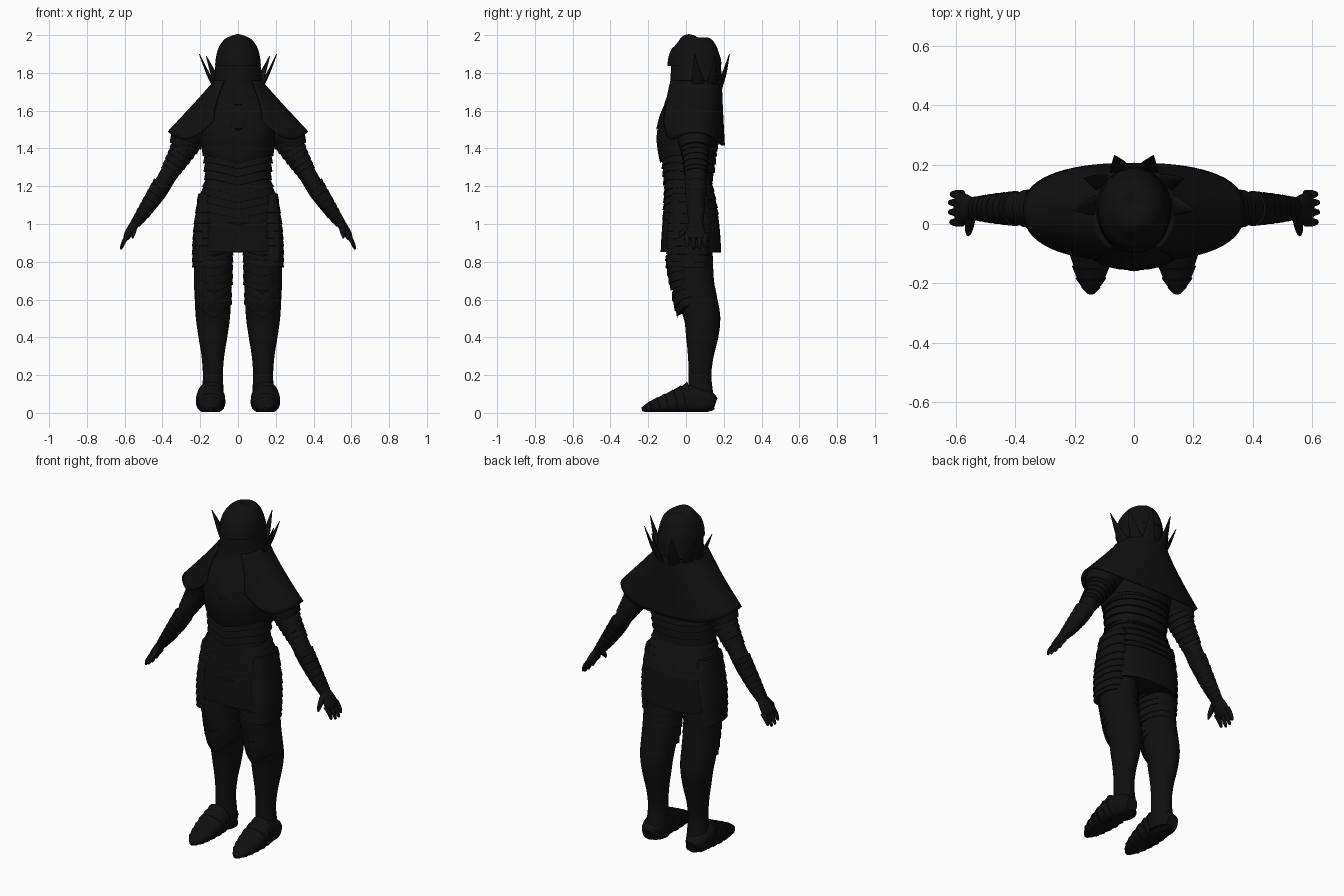
import bpy, bmesh, math
from mathutils import Vector

if "Cube" in bpy.data.objects:
    bpy.data.objects.remove(bpy.data.objects["Cube"], do_unlink=True)

black = bpy.data.materials.new("black_steel")
black.use_nodes = True
black.diffuse_color = (.005, .005, .005, 1)
black.node_tree.nodes["Principled BSDF"].inputs["Base Color"].default_value = black.diffuse_color

X, Y = Vector((1, 0, 0)), Vector((0, 1, 0))


def finish(name, bm, mirror=False, thickness=0):
    """Turn a bmesh into a shaded object, optionally mirrored or thickened."""
    bmesh.ops.recalc_face_normals(bm, faces=bm.faces)
    mesh = bpy.data.meshes.new(name)
    bm.to_mesh(mesh)
    bm.free()
    mesh.materials.append(black)
    ob = bpy.data.objects.new(name, mesh)
    bpy.context.collection.objects.link(ob)
    bpy.ops.object.select_all(action="DESELECT")
    ob.select_set(True)
    bpy.context.view_layer.objects.active = ob
    bpy.ops.object.shade_smooth_by_angle(angle=math.radians(35))
    if thickness:
        mod = ob.modifiers.new("thickness", "SOLIDIFY")
        mod.thickness = thickness
    if mirror:
        ob.modifiers.new("mirror", "MIRROR")
    return ob


def spline(points, s):
    """Catmull-Rom sample of equal-length tuples at s in 0..1."""
    last = len(points) - 1
    i = min(int(s * last), last - 1)
    t = s * last - i
    a, b, c, d = (points[max(0, min(last, i + k))] for k in (-1, 0, 1, 2))
    return [q + t / 2 * (r - p + t * (2 * p - 5 * q + 4 * r - w + t * (3 * (q - r) + w - p)))
            for p, q, r, w in zip(a, b, c, d)]


def loft(name, sections, side=Y, mirror=False, lames=0, flare=.05, steps=24,
         chevron=0, power=2, sides=32, floor=False):
    """Skin elliptical sections (x, y, z, radius along side, other radius).
    With lames, the skin steps out at each overlapping plate."""
    if lames:
        rings = []
        for i in range(lames):
            rings += [(i / lames, 1), ((i + .97) / lames, 1 + flare)]
    else:
        rings = [(i / steps, 1) for i in range(steps + 1)]
    bm = bmesh.new()
    loops = []
    for s, grow in rings:
        p = spline(sections, s)
        axis = Vector(spline(sections, min(1, s + .02))[:3]) - Vector(spline(sections, max(0, s - .02))[:3])
        other = axis.cross(side).normalized()
        along = other.cross(axis).normalized()
        loop = []
        for k in range(sides):
            a = math.tau * k / sides
            c, n = math.cos(a), math.sin(a)
            c, n = (math.copysign(abs(v) ** (2 / power), v) for v in (c, n))
            co = Vector(p[:3]) + grow * (along * c * max(p[3], .002) + other * n * max(p[4], .002))
            if chevron and co.y < p[1]:
                co.z -= chevron * max(0, 1 - abs(co.x - p[0]) / (p[4] * .8))
            if floor:
                co.z = max(co.z, .004)
            loop.append(bm.verts.new(co))
        loops.append(loop)
    for a, b in zip(loops, loops[1:]):
        for k in range(sides):
            bm.faces.new((a[k], a[k - 1], b[k - 1], b[k]))
    bm.faces.new(loops[0])
    bm.faces.new(loops[-1])
    return finish(name, bm, mirror)


def upright(rows, x=0):
    """Rows of (z, front y, back y, half width) as loft sections."""
    return [(x, (f + b) / 2, z, (b - f) / 2, w) for z, f, b, w in rows]


# Helm: dome with a brow lip, over a closed face plate that widens to the neck
loft("helm_dome", upright([(2, .035, .045, .005), (1.985, -.03, .105, .06), (1.94, -.072, .158, .1),
                           (1.88, -.094, .182, .117), (1.84, -.098, .188, .121)]), steps=20)
loft("face_and_neck", upright([(1.86, -.08, .185, .119), (1.76, -.082, .188, .127),
                               (1.69, -.09, .188, .15), (1.6, -.12, .18, .16)]), steps=14)

# Breastplate and chevron waist plates
loft("breastplate", upright([(1.68, -.08, .16, .13), (1.6, -.13, .17, .17), (1.5, -.155, .175, .2),
                             (1.42, -.148, .172, .195), (1.37, -.135, .168, .188)]), chevron=.035, power=2.3)
loft("waist_plates", upright([(1.42, -.128, .162, .182), (1.32, -.122, .152, .175),
                              (1.2, -.112, .13, .168)]), lames=6, flare=.06, chevron=.035, power=2.4)

# Raised chest edge plate: a pointed gorget hanging from the neck
loft("gorget", upright([(1.7, -.098, .1, .11), (1.6, -.142, .1, .115), (1.52, -.163, .08, .09)]),
     chevron=.06, steps=10)

# Fauld: overlapping upper plates, plain lower skirt, stepped hip tassets
loft("fauld_plates", upright([(1.225, -.115, .132, .176), (1.14, -.118, .152, .197),
                              (1.04, -.122, .17, .214)]), lames=5, flare=.04, chevron=.035, power=2.6)
loft("skirt", upright([(1.08, -.12, .165, .2), (.98, -.127, .178, .212),
                       (.9, -.132, .184, .216), (.85, -.134, .185, .216)]), power=2.8, steps=10)
loft("hip_tassets", upright([(1.16, -.075, .115, .045), (1, -.095, .13, .066), (.88, -.1, .125, .075),
                             (.77, -.095, .115, .074)], .165), mirror=True, lames=9, flare=.06, power=2.6)

# Legs: thigh plates, shin and calf, pointed knee guard
leg = [(.88, -.1, .14, .1), (.7, -.072, .148, .1), (.6, -.04, .165, .096), (.5, -.01, .182, .09),
       (.4, 0, .17, .076), (.3, .01, .146, .06), (.2, .014, .134, .053), (.1, .008, .144, .058),
       (.02, 0, .15, .06)]
loft("legs", upright(leg, .133), mirror=True, steps=32)
loft("thigh_plates", upright([(.86, -.108, .13, .1), (.78, -.1, .137, .098), (.68, -.078, .145, .097)], .128),
     mirror=True, lames=5, flare=.05, chevron=.02)
loft("knee_guards", upright([(.7, -.077, .1, .09), (.64, -.066, .12, .094), (.58, -.046, .14, .094)], .13),
     mirror=True, lames=3, flare=.05, chevron=.05)

# Plated shoes, pointed at the toe
foot_x = .145
loft("shoes", [(foot_x, .155, .045, .035, .035), (foot_x, .11, .06, .062, .06),
               (foot_x, .02, .075, .066, .075), (foot_x, -.05, .062, .073, .064)],
     side=X, mirror=True, steps=12, power=2.4, floor=True)
loft("toe_plates", [(foot_x, -.234, .018, .012, .01), (foot_x, -.19, .03, .044, .028),
                    (foot_x, -.12, .045, .062, .046), (foot_x, -.04, .062, .072, .064),
                    (foot_x, .03, .08, .066, .08)],
     side=X, mirror=True, lames=7, flare=.1, power=2.2, floor=True)

# Arms: rounded shoulder, stepped upper arm, elbow, vambrace and glove
loft("shoulders", [(.16, .04, 1.555, .07, .05), (.2, .04, 1.53, .1, .085), (.26, .045, 1.47, .095, .09),
                   (.3, .048, 1.4, .078, .07)], mirror=True, steps=14)
loft("upper_arm_plates", [(.26, .045, 1.45, .084, .078), (.31, .05, 1.36, .068, .062),
                          (.365, .052, 1.27, .058, .048)], mirror=True, lames=7, flare=.08)
loft("arms", [(.3, .05, 1.38, .06, .055), (.375, .052, 1.25, .055, .047), (.43, .052, 1.16, .052, .046),
              (.5, .052, 1.06, .04, .034), (.543, .052, 1.005, .034, .025)], mirror=True)
loft("vambrace_plates", [(.545, .052, 1.0, .036, .026), (.48, .052, 1.09, .047, .04),
                         (.4, .052, 1.215, .056, .049)], mirror=True, lames=8, flare=.06)
loft("palms", [(.54, .052, 1.01, .034, .024), (.56, .052, .98, .046, .024), (.582, .052, .945, .054, .021),
               (.594, .052, .922, .05, .014)], mirror=True, steps=10)

for i, (y, reach) in enumerate([(.1, .8), (.072, 1), (.04, 1), (.006, .85)]):
    loft(f"finger_{i + 1}", [(.578, y, .945, .015, .014), (.6, y, .915, .014, .012),
                             (.59 + .028 * reach, y, .94 - .066 * reach, .009, .008),
                             (.592 + .03 * reach, y, .935 - .068 * reach, .003, .003)],
         mirror=True, steps=9, sides=12)
loft("thumbs", [(.548, .03, 1, .018, .016), (.552, .002, .972, .016, .015), (.556, -.024, .946, .012, .012),
                (.558, -.038, .925, .004, .004)], side=X, mirror=True, steps=9, sides=12)

# Cape: draped from the neck over the shoulders, open and rounded at the front
bm = bmesh.new()
rows, cols = 14, 56
grid = []
for r in range(rows + 1):
    s = r / rows
    start = math.radians(34 - 18 * s)
    line = []
    for c in range(cols + 1):
        u = c / cols
        a = start + u * (math.tau - 2 * start)
        sx, cf = math.sin(a), math.cos(a)
        wide = abs(sx)
        edge = max(0, 1 - min(u, 1 - u) / .12)
        hem = 1.415 + .075 * wide ** 3 + .13 * edge ** 2
        depth = .152 + .022 * math.sin(s * math.pi / 2) if cf > 0 else .142 + .016 * s
        x = math.copysign(wide ** .85, sx) * (.128 + .245 * s ** 1.1)
        y = .048 - math.copysign(abs(cf) ** .8, cf) * depth
        z = 1.76 + (hem - 1.76) * (s ** (.8 + .25 * wide))
        line.append(bm.verts.new((x, y, z)))
    grid.append(line)
for a, b in zip(grid, grid[1:]):
    for k in range(cols):
        bm.faces.new((a[k], a[k + 1], b[k + 1], b[k]))
finish("cape", bm, thickness=.012)

# Crown of flat spikes around the sides and back of the helm
center = Vector((0, .055, 0))
for label, tip, angle in [("front", (.205, .045, 1.9), 5), ("middle", (.168, .155, 1.89), 38),
                          ("back", (.065, .23, 1.9), 68)]:
    a = math.radians(angle)
    out = Vector((math.cos(a) * .118, math.sin(a) * .128, 0))
    base = center + out + Vector((0, 0, 1.72))
    mid = base.lerp(Vector(tip), .42) + out * .04
    tangent = Vector((-math.sin(a), math.cos(a), 0))
    loft(f"{label}_crown_spikes", [(*base, .04, .012), (*mid, .025, .009), (*tip, .002, .002)],
         side=tangent, mirror=True, steps=8, sides=12)
